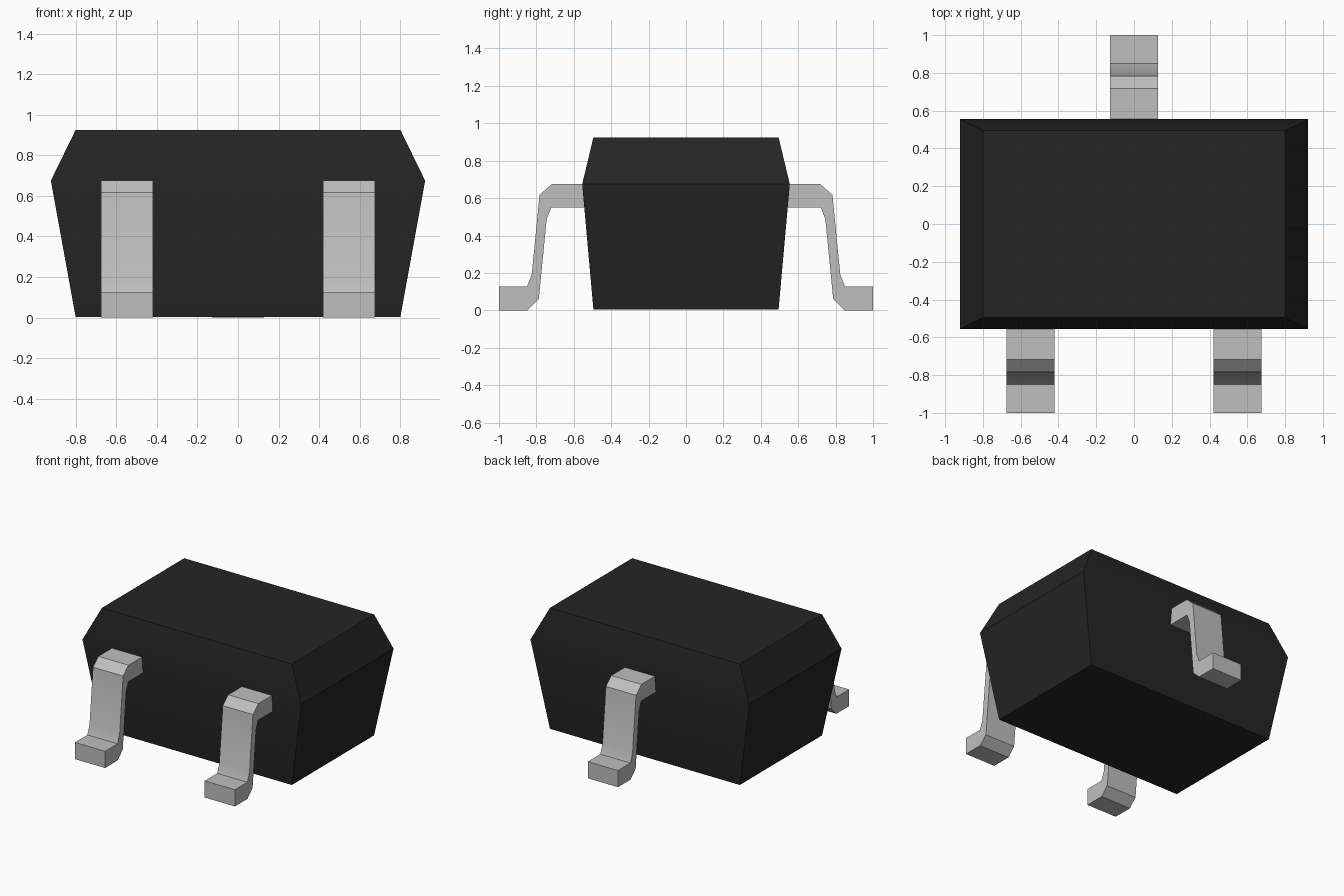
import bpy
import bmesh

cube = bpy.data.objects.get("Cube")
if cube:
    bpy.data.objects.remove(cube, do_unlink=True)


def material(name, color, metallic=0.0, roughness=0.5):
    mat = bpy.data.materials.new(name)
    mat.use_nodes = True
    mat.diffuse_color = color
    bsdf = next(n for n in mat.node_tree.nodes if n.type == "BSDF_PRINCIPLED")
    bsdf.inputs["Base Color"].default_value = color
    bsdf.inputs["Roughness"].default_value = roughness
    return mat


black = material("black plastic", (0.018, 0.018, 0.018, 1))
metal = material("grey metal", (0.52, 0.52, 0.52, 1))


def loft(name, rings, mat):
    """Join equal-sized point rings into a closed solid."""
    bm = bmesh.new()
    loops = [[bm.verts.new(p) for p in ring] for ring in rings]
    n = len(loops[0])
    for a, b in zip(loops, loops[1:]):
        for i in range(n):
            j = (i + 1) % n
            bm.faces.new((a[i], a[j], b[j], b[i]))
    bm.faces.new(loops[0][::-1])
    bm.faces.new(loops[-1])
    bmesh.ops.recalc_face_normals(bm, faces=bm.faces)
    mesh = bpy.data.meshes.new(name)
    bm.to_mesh(mesh)
    bm.free()
    mesh.materials.append(mat)
    obj = bpy.data.objects.new(name, mesh)
    bpy.context.collection.objects.link(obj)
    # Soften only the shallow bends
    bpy.ops.object.select_all(action="DESELECT")
    obj.select_set(True)
    bpy.context.view_layer.objects.active = obj
    bpy.ops.object.shade_smooth_by_angle(angle=0.5236)
    return obj


# Body: tapered block, widest at the height where the leads leave it
SECTIONS = [(0.80, 0.495, 0.004), (0.922, 0.555, 0.675), (0.80, 0.495, 0.925)]
loft("body", [[(-x, -y, z), (x, -y, z), (x, y, z), (-x, y, z)]
              for x, y, z in SECTIONS], black)

# Leads: bent strip profile (distance outward, height)
PROFILE = [(0.50, 0.675), (0.718, 0.675), (0.783, 0.617), (0.825, 0.19),
           (0.85, 0.127), (1.0, 0.127), (1.0, 0.0), (0.848, 0.0),
           (0.787, 0.06), (0.745, 0.487), (0.72, 0.55), (0.50, 0.55)]
HALF_WIDTH = 0.127


def lead(name, x, side):
    loft(name, [[(x + dx, side * d, z) for d, z in PROFILE]
                for dx in (-HALF_WIDTH, HALF_WIDTH)], metal)


lead("front_right_lead", -0.547, -1)
lead("front_left_lead", 0.547, -1)
lead("back_lead", 0.0, 1)
